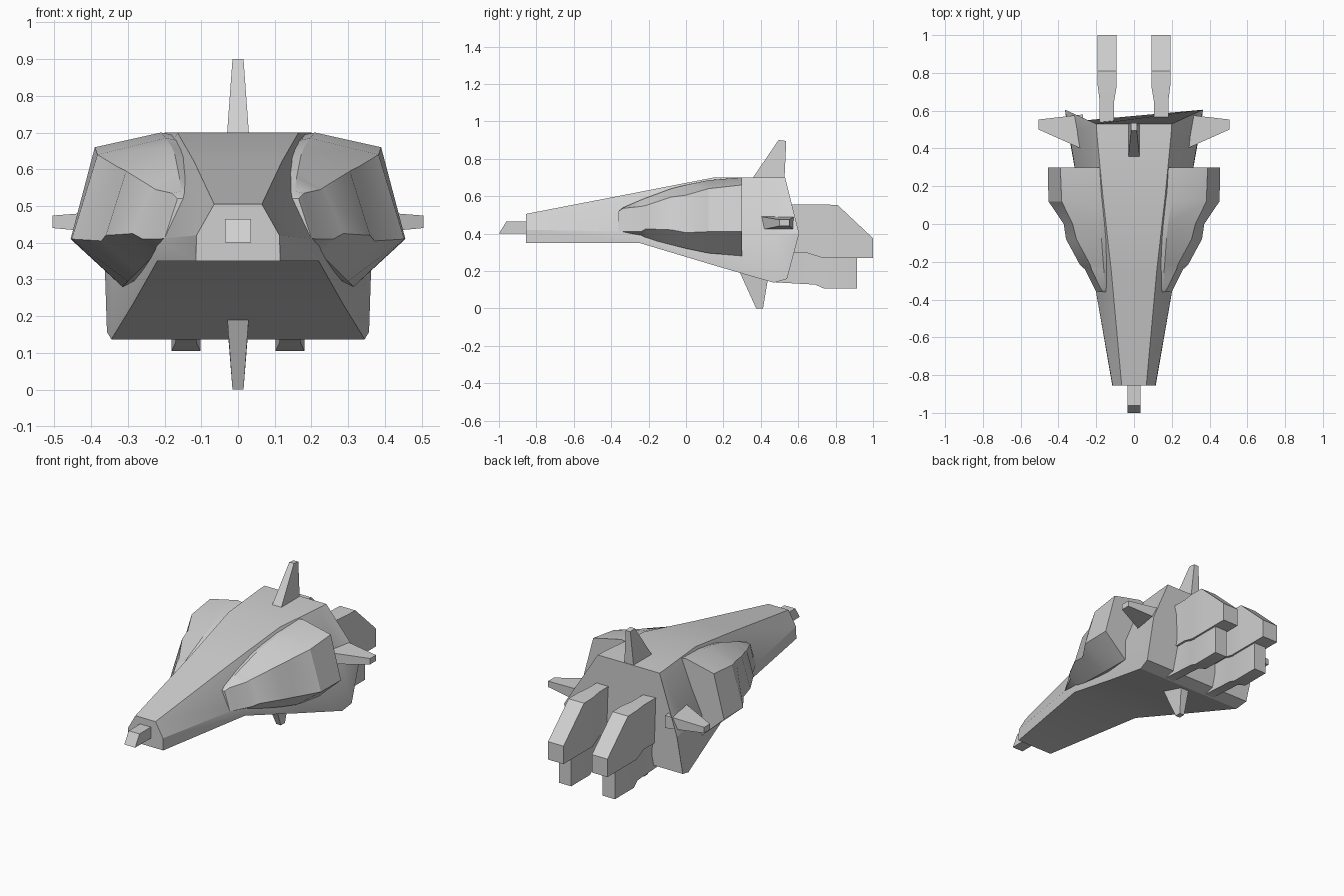
import bpy
import bmesh
from math import radians

cube = bpy.data.objects.get("Cube")
if cube:
    bpy.data.objects.remove(cube, do_unlink=True)

grey = bpy.data.materials.new("hull grey")
grey.use_nodes = True
grey.diffuse_color = (0.63, 0.63, 0.63, 1)
grey.node_tree.nodes["Principled BSDF"].inputs["Base Color"].default_value = grey.diffuse_color


def loft(name, rings):
    """Skin a list of closed point rings and cap both ends."""
    bm = bmesh.new()
    loops = [[bm.verts.new(p) for p in ring] for ring in rings]
    count = len(loops[0])
    for a, b in zip(loops, loops[1:]):
        for i in range(count):
            j = (i + 1) % count
            bm.faces.new((a[i], a[j], b[j], b[i]))
    bm.faces.new(loops[0])
    bm.faces.new(loops[-1])
    bmesh.ops.recalc_face_normals(bm, faces=bm.faces)
    mesh = bpy.data.meshes.new(name)
    bm.to_mesh(mesh)
    bm.free()
    mesh.materials.append(grey)
    obj = bpy.data.objects.new(name, mesh)
    bpy.context.collection.objects.link(obj)
    bpy.ops.object.select_all(action="DESELECT")
    obj.select_set(True)
    bpy.context.view_layer.objects.active = obj
    bpy.ops.object.shade_smooth_by_angle(angle=radians(25))
    return obj


def symmetric(half):
    """Close a half ring by mirroring it across the centre line."""
    return half + [(-x, y, z) for x, y, z in reversed(half)]


def rect_y(y, x0, x1, z0, z1, side=1):
    return [(side * x0, y, z0), (side * x1, y, z0), (side * x1, y, z1), (side * x0, y, z1)]


# Hull: top edge, widest line and bottom edge at each station
loft("hull", [symmetric(h) for h in (
    [(.065, -.855, .505), (.113, -.855, .42), (.115, -.855, .35)],
    [(.12, -.25, .622), (.22, -.25, .41), (.22, -.25, .35)],
    [(.165, .15, .70), (.288, .15, .40), (.288, .15, .23)],
    [(.196, .47, .70), (.342, .47, .40), (.345, .47, .137)],
    [(.20, .53, .70), (.365, .605, .40), (.357, .54, .157)],
)])

# Nose probe with a slanted tip
loft("nose_probe", [
    [(-.035, -.8, .40), (.035, -.8, .40), (.035, -.8, .465), (-.035, -.8, .465)],
    [(-.035, -1, .40), (.035, -1, .40), (.035, -.96, .465), (-.035, -.96, .465)],
])


# Vertical fins, each a tapered block from root to tip
def upright_fin(name, sections):
    loft(name, [[(-w, y0, z0), (w, y0, z0), (w, y1, z1), (-w, y1, z1)]
                for w, y0, z0, y1, z1 in sections])


upright_fin("dorsal_fin", [(.031, .345, .68, .526, .68), (.015, .495, .90, .536, .895)])
upright_fin("ventral_fin", [(.031, .275, .22, .445, .20), (.015, .375, 0, .412, 0)])

# Nacelle stations: y, then x and z of top, shoulder, outer edge and keel
nacelle = [
    (-.36, .150, .52, .165, .520, .200, .412, .185, .412),
    (-.335, .155, .54, .180, .535, .212, .41, .190, .408),
    (-.24, .160, .58, .225, .545, .260, .41, .210, .385),
    (-.215, .162, .59, .232, .550, .287, .425, .220, .375),
    (-.08, .172, .64, .305, .595, .360, .42, .255, .340),
    (0, .180, .66, .325, .605, .372, .405, .275, .320),
    (.12, .196, .685, .383, .640, .453, .41, .300, .295),
    (.30, .210, .70, .390, .660, .456, .41, .315, .280),
]

for label, s in (("left", 1), ("right", -1)):
    # Side nacelle, its inner wall buried in the hull
    rings = []
    for y, tx, tz, ux, uz, lx, lz, kx, kz in nacelle:
        pts = [(.1, tz - .02), (tx, tz), (ux, uz), (lx, lz), (kx, kz), (.1, kz + .01)]
        rings.append([(s * x, y, z) for x, z in pts])
    loft(label + "_nacelle", rings)

    # Side fin
    loft(label + "_side_fin", [
        [(s * x, y0, z0), (s * x, y1, z0), (s * x, y1, z1), (s * x, y0, z1)]
        for x, y0, y1, z0, z1 in ((.27, .395, .58, .418, .492), (.505, .50, .553, .44, .474))])

    # Upper engine pod with a sloping tail
    loft(label + "_upper_engine", [rect_y(*r, s) for r in (
        (.50, .105, .182, .295, .555), (.65, .105, .182, .295, .555),
        (.73, .092, .192, .27, .555), (.81, .092, .192, .27, .553),
        (1.0, .092, .192, .27, .375))])

    # Lower engine pod, stepping out towards the tail
    loft(label + "_lower_engine", [rect_y(*r, s) for r in (
        (.48, .113, .170, .139, .30), (.69, .113, .170, .127, .30),
        (.74, .102, .181, .105, .30), (.915, .102, .181, .105, .30))])
